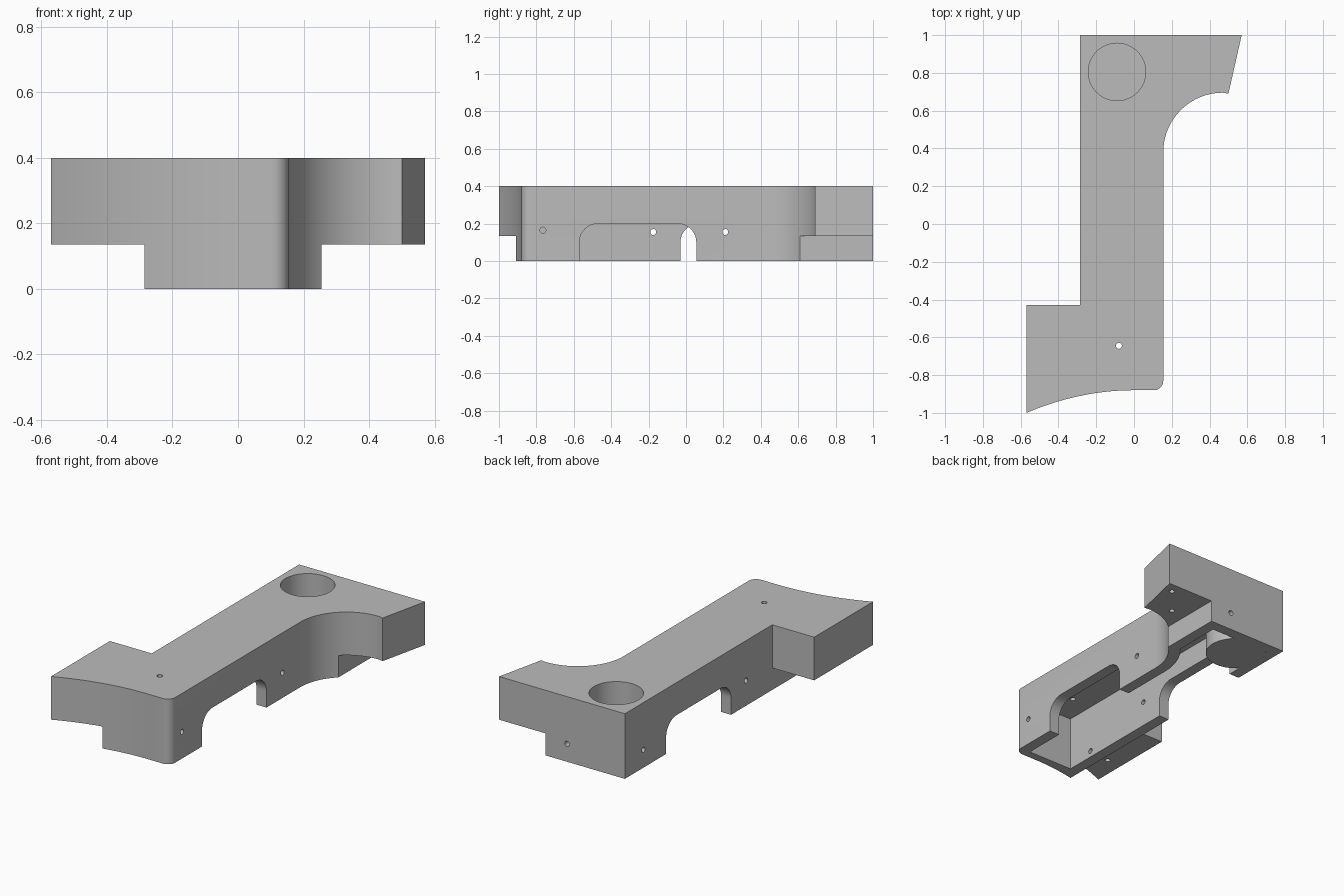
import bpy, bmesh
from math import cos, sin, pi, radians, sqrt

if "Cube" in bpy.data.objects:
    bpy.data.objects.remove(bpy.data.objects["Cube"])

TOP, STEP, WALL = 0.4, 0.135, 0.068
LEFT, RIGHT = -0.285, 0.155          # sides of the main beam
CX, CY, R = 0.47, 0.38, 0.315        # concave sweep beside the rear arm
WELL = (-0.09, 0.805)

grey = bpy.data.materials.new("light_grey")
grey.use_nodes = True
grey.diffuse_color = (0.5, 0.5, 0.5, 1)
grey.node_tree.nodes["Principled BSDF"].inputs["Base Color"].default_value = (0.5, 0.5, 0.5, 1)


def arc(cx, cy, r, start, end, n=24):
    angles = [radians(start + (end - start) * i / n) for i in range(n + 1)]
    return [(cx + r * cos(a), cy + r * sin(a)) for a in angles]


def prism(name, points, low, high, axis="z"):
    """Extrude a flat outline along an axis."""
    place = {"x": lambda a, b, h: (h, a, b),
             "y": lambda a, b, h: (a, h, b),
             "z": lambda a, b, h: (a, b, h)}[axis]
    bm = bmesh.new()
    face = bm.faces.new([bm.verts.new(place(a, b, low)) for a, b in points])
    out = bmesh.ops.extrude_face_region(bm, geom=[face])
    start, end = place(0, 0, low), place(0, 0, high)
    move = [e - s for s, e in zip(start, end)]
    bmesh.ops.translate(bm, vec=move, verts=[g for g in out["geom"] if isinstance(g, bmesh.types.BMVert)])
    bmesh.ops.recalc_face_normals(bm, faces=bm.faces)
    mesh = bpy.data.meshes.new(name)
    bm.to_mesh(mesh)
    bm.free()
    mesh.materials.append(grey)
    obj = bpy.data.objects.new(name, mesh)
    bpy.context.collection.objects.link(obj)
    return obj


def box(name, x0, x1, y0, y1, z0, z1):
    return prism(name, [(x0, y0), (x1, y0), (x1, y1), (x0, y1)], z0, z1)


def rod(name, a, b, r, low, high, axis="z", n=16):
    return prism(name, arc(a, b, r, 0, 360 - 360 / n, n - 1), low, high, axis)


def cut(target, cutter):
    """Subtract a cutter, then discard it."""
    mod = target.modifiers.new("cut", "BOOLEAN")
    mod.operation, mod.solver, mod.object = "DIFFERENCE", "EXACT", cutter
    graph = bpy.context.evaluated_depsgraph_get()
    mesh = bpy.data.meshes.new_from_object(target.evaluated_get(graph))
    target.modifiers.clear()
    target.data = mesh
    bpy.data.objects.remove(cutter)


# Main body: beam with a rear arm and a front arm
outline = [(LEFT, 1), (0.57, 1), (0.5, 0.69)]
outline += arc(CX, CY, R, 90, 180, 32)
outline += arc(RIGHT - 0.05, -0.83, 0.05, 0, -90, 10)
outline += [(-0.57 * i / 24, -0.88 - 0.12 * (i / 24) ** 2) for i in range(25)]
outline += [(-0.57, -0.43), (LEFT, -0.43)]
body = prism("bracket_body", outline, 0, TOP)

# Clearance under both arms
cut(body, box("rear_arm_clearance", 0.255, 0.8, 0.4, 1.2, -0.1, STEP))
cut(body, box("front_arm_clearance", -0.8, LEFT, -1.2, -0.3, -0.1, STEP))

# Hollow underside, leaving a round cup standing in it
inner_x, r2 = 0.187, R + WALL
turn = 180 - 43
sweep = [p for p in arc(CX, CY, r2, turn, 180, 20) if p[0] < inner_x]
sweep.insert(0, (inner_x, CY + sqrt(r2 ** 2 - (CX - inner_x) ** 2)))
channel = [(LEFT + WALL, 1 - WALL), (inner_x, 1 - WALL)] + sweep
channel += [(RIGHT - WALL, -0.83), (LEFT + WALL, -0.83)]
hollow = prism("underside_hollow", channel, -0.1, TOP - WALL)
cut(hollow, rod("cup", *WELL, 0.172, -0.2, 0.5, n=64))
cut(body, hollow)
cut(body, rod("cup_well", *WELL, 0.152, 0.03, 0.5, n=64))


# Arched openings in the side walls
def arch(name, y0, y1, x0, x1, r=0.1, z=0.2):
    points = [(y0, -0.1), (y1, -0.1)]
    points += arc(y1 - r, z - r, r, 0, 90, 14) + arc(y0 + r, z - r, r, 90, 180, 14)
    return prism(name, points, x0, x1, "x")


cut(body, arch("left_opening", -0.57, 0.055, 0.03, 0.3))
cut(body, arch("right_opening", -0.03, 0.6, -0.4, -0.15))

# Small fixing holes: two plane coordinates, extent, axis
HOLE = 0.016
for a, b, low, high, axis in [
    (-0.08, -0.645, 0.3, 0.5, "z"),
    (0.5, 0.936, 0.1, 0.25, "z"),
    (0.357, 0.765, 0.1, 0.25, "z"),
    (-0.469, -0.796, 0.1, 0.25, "z"),
    (-0.765, 0.165, 0.05, 0.3, "x"),
    (0.21, 0.155, 0.05, 0.3, "x"),
    (-0.175, 0.155, -0.4, -0.18, "x"),
    (-0.65, 0.04, -0.26, -0.18, "x"),
    (0.82, 0.11, -0.4, -0.25, "x"),
    (0.108, 0.11, 0.9, 1.1, "y"),
]:
    cut(body, rod("fixing_hole", a, b, HOLE, low, high, axis))

# Smooth the curved walls, keep the corners crisp
bpy.ops.object.select_all(action="DESELECT")
body.select_set(True)
bpy.context.view_layer.objects.active = body
bpy.ops.object.shade_smooth_by_angle(angle=radians(30))
